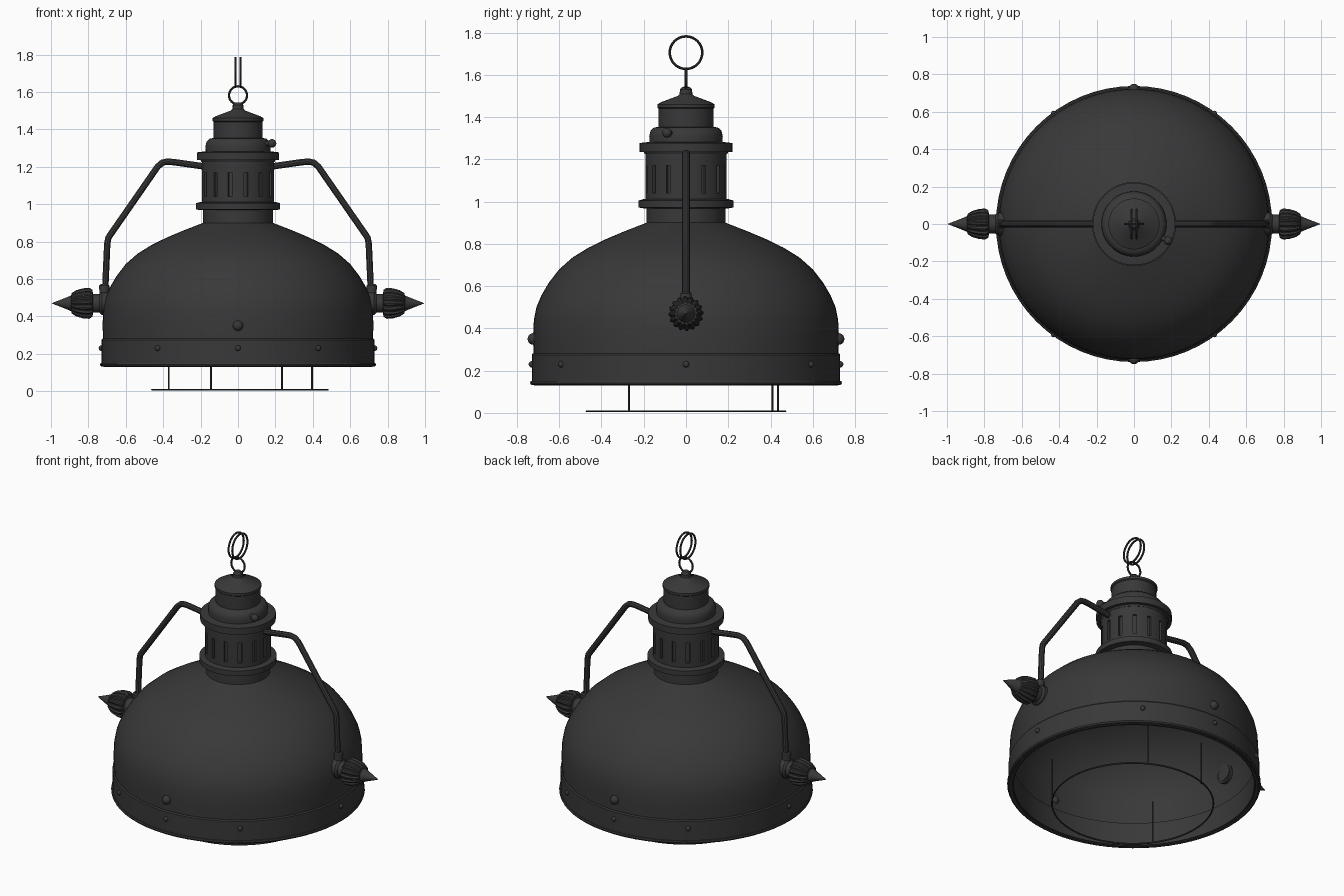
import bpy, bmesh, math
from mathutils import Matrix, Vector

if "Cube" in bpy.data.objects:
    bpy.data.objects.remove(bpy.data.objects["Cube"])

metal = bpy.data.materials.new("dark_iron")
metal.use_nodes = True
COLOUR = (0.04, 0.04, 0.04, 1)
metal.diffuse_color = COLOUR
for node in metal.node_tree.nodes:
    if node.type == 'BSDF_PRINCIPLED':
        node.inputs["Base Color"].default_value = COLOUR
        node.inputs["Roughness"].default_value = 0.6


def finish(bm, name, matrix=None):
    if matrix is not None:
        bm.transform(matrix)
    bmesh.ops.recalc_face_normals(bm, faces=bm.faces)
    mesh = bpy.data.meshes.new(name)
    bm.to_mesh(mesh)
    bm.free()
    mesh.materials.append(metal)
    obj = bpy.data.objects.new(name, mesh)
    bpy.context.collection.objects.link(obj)
    bpy.ops.object.select_all(action='DESELECT')
    obj.select_set(True)
    bpy.context.view_layer.objects.active = obj
    bpy.ops.object.shade_smooth_by_angle(angle=math.radians(35))
    return obj


def lathe(name, profile, segs=48, closed=False, flute=None, matrix=None):
    """Spin (radius, height) points; flute(row, seg) scales the radius."""
    bm = bmesh.new()
    rows = []
    for i, (r, z) in enumerate(profile):
        row = []
        for k in range(segs):
            a = 2 * math.pi * k / segs
            rad = r * (flute(i, k) if flute else 1)
            row.append(bm.verts.new((rad * math.cos(a), rad * math.sin(a), z)))
        rows.append(row)
    pairs = list(zip(rows, rows[1:]))
    if closed:
        pairs.append((rows[-1], rows[0]))
    for low, high in pairs:
        for k in range(segs):
            n = (k + 1) % segs
            bm.faces.new((low[k], low[n], high[n], high[k]))
    if not closed:
        bm.faces.new(rows[0])
        bm.faces.new(rows[-1])
    bmesh.ops.remove_doubles(bm, verts=bm.verts, dist=0.00005)
    return finish(bm, name, matrix)


def ring(name, radius, wire, matrix, segs=32, sides=8):
    prof = [(radius + wire * math.cos(2 * math.pi * j / sides),
             wire * math.sin(2 * math.pi * j / sides)) for j in range(sides)]
    return lathe(name, prof, segs, closed=True, matrix=matrix)


def rod(name, start, end, radius, segs=12):
    start, end = Vector(start), Vector(end)
    d = end - start
    m = Matrix.Translation(start) @ d.to_track_quat('Z', 'Y').to_matrix().to_4x4()
    return lathe(name, [(radius, 0), (radius, d.length)], segs, matrix=m)


def ball(name, centre, radius):
    bm = bmesh.new()
    bmesh.ops.create_uvsphere(bm, u_segments=12, v_segments=8, radius=radius)
    return finish(bm, name, Matrix.Translation(centre))


def tube(name, points, radius):
    curve = bpy.data.curves.new(name, 'CURVE')
    curve.dimensions = '3D'
    curve.bevel_depth = radius
    curve.bevel_resolution = 3
    curve.use_fill_caps = True
    spline = curve.splines.new('POLY')
    spline.points.add(len(points) - 1)
    for p, co in zip(spline.points, points):
        p.co = (*co, 1)
    temp = bpy.data.objects.new(name + "_path", curve)
    bpy.context.collection.objects.link(temp)
    bpy.context.view_layer.update()
    mesh = bpy.data.meshes.new_from_object(
        temp.evaluated_get(bpy.context.evaluated_depsgraph_get()))
    bm = bmesh.new()
    bm.from_mesh(mesh)
    bpy.data.objects.remove(temp)
    bpy.data.meshes.remove(mesh)
    return finish(bm, name)


# Hollow dome shade: outer wall up, inner wall back down
outer = [(0.72, 0.13), (0.722, 0.28), (0.724, 0.36), (0.72, 0.44), (0.708, 0.5),
         (0.685, 0.555), (0.65, 0.615), (0.6, 0.68), (0.535, 0.737), (0.46, 0.783),
         (0.38, 0.822), (0.29, 0.86), (0.187, 0.9)]
inner = [(r - 0.014, z - 0.01) for r, z in reversed(outer[1:])]
lathe("dome_shade", outer + inner + [(0.706, 0.13)], 64, closed=True)

# Lower band and rolled rim
lathe("shade_band", [(0.70, 0.135), (0.73, 0.135), (0.73, 0.275),
                     (0.724, 0.282), (0.70, 0.282)], 64, closed=True)
ring("rolled_rim", 0.727, 0.011, Matrix.Translation((0, 0, 0.142)), 64)

# Rivets around the band, larger studs front and back
for deg in (0, 54, 90, 126, 180, 234, 270, 306):
    a = math.radians(deg)
    ball("band_rivet", (0.73 * math.cos(a), 0.73 * math.sin(a), 0.23), 0.015)
for s in (-1, 1):
    ball("large_stud", (0, s * 0.722, 0.35), 0.028)

# Neck with flanges
lathe("neck_base", [(0.187, 0.88), (0.187, 0.975)])
lathe("lower_flange", [(0.20, 0.968), (0.225, 0.972), (0.225, 1.005), (0.20, 1.012)])
lathe("upper_flange", [(0.195, 1.225), (0.2, 1.235), (0.22, 1.235),
                       (0.22, 1.277), (0.17, 1.283)])

# Vent collar: narrow slots sunk into the wall
SLOTS = 14
bm = bmesh.new()
bmesh.ops.create_cone(bm, cap_ends=False, segments=SLOTS * 4, radius1=0.193,
                      radius2=0.193, depth=0.24,
                      matrix=Matrix.Translation((0, 0, 1.12)))
for z in (1.04, 1.17):
    bmesh.ops.bisect_plane(bm, geom=bm.verts[:] + bm.edges[:] + bm.faces[:],
                           plane_co=(0, 0, z), plane_no=(0, 0, 1))
slots = []
for f in bm.faces:
    c = f.calc_center_median()
    index = int((math.atan2(c.y, c.x) % (2 * math.pi)) / (2 * math.pi) * SLOTS * 4)
    if 1.04 < c.z < 1.17 and index % 4 == 0:
        slots.append(f)
for f in bmesh.ops.extrude_discrete_faces(bm, faces=slots)["faces"]:
    for v in f.verts:
        v.co.x *= 0.92
        v.co.y *= 0.92
finish(bm, "vent_collar", Matrix.Rotation(-math.pi / SLOTS / 4, 4, 'Z'))

# Stepped cap with domed shoulder and eyelet knob
lathe("top_cap", [(0.172, 1.27), (0.174, 1.31), (0.168, 1.335), (0.152, 1.35),
                  (0.13, 1.354), (0.13, 1.44), (0.136, 1.445), (0.136, 1.46),
                  (0.12, 1.47), (0.04, 1.5), (0.03, 1.51), (0.029, 1.53),
                  (0.018, 1.543), (0, 1.545)])
rod("side_screw_stem", (0.13, -0.065, 1.325), (0.18, -0.09, 1.325), 0.013)
ball("side_screw_head", (0.182, -0.09, 1.325), 0.023)

# Hanging rings
ring("small_ring", 0.048, 0.006,
     Matrix.Translation((0, 0, 1.582)) @ Matrix.Rotation(math.pi / 2, 4, 'X'))
for s in (-1, 1):
    ring("hanging_ring", 0.077, 0.006,
         Matrix.Translation((s * 0.013, 0, 1.705)) @ Matrix.Rotation(math.pi / 2, 4, 'Y'))

# Side arms, finials and mounts, mirrored left and right
ARM = [(0.17, 1.2), (0.33, 1.223), (0.375, 1.228), (0.405, 1.222), (0.43, 1.2),
       (0.68, 0.84), (0.693, 0.82), (0.699, 0.79), (0.712, 0.5)]
FINIAL = [(0.05, 0.68), (0.05, 0.775), (0.072, 0.778), (0.083, 0.795), (0.08, 0.83),
          (0.07, 0.865), (0.054, 0.89), (0.042, 0.892), (0.028, 0.925), (0.001, 0.995)]


def flutes(row, seg):
    return 0.9 if 2 <= row <= 6 and seg % 4 >= 2 else 1


for s, side in ((1, "left"), (-1, "right")):
    turn = Matrix.Translation((0, 0, 0.47)) @ Matrix.Rotation(s * math.pi / 2, 4, 'Y')
    tube(side + "_arm", [(s * x, 0, z) for x, z in ARM], 0.018)
    lathe(side + "_finial", FINIAL, 64, flute=flutes, matrix=turn)
    lathe(side + "_mount", [(0.062, 0.685), (0.062, 0.728), (0.052, 0.74)], 32, matrix=turn)
    lathe(side + "_arm_clip", [(0.024, 0.5), (0.027, 0.545), (0.027, 0.565), (0.02, 0.572)],
          16, matrix=Matrix.Translation((s * 0.715, 0, 0)))

# Wire guard below the shade
ring("guard_ring", 0.47, 0.005, Matrix.Translation((0.01, 0, 0.008)), 64, 6)
for x, y in ((-0.37, -0.27), (0.395, -0.27), (-0.145, 0.435), (0.235, 0.41)):
    rod("guard_rod", (x, y, 0.005), (x, y, 0.28), 0.005, 8)
